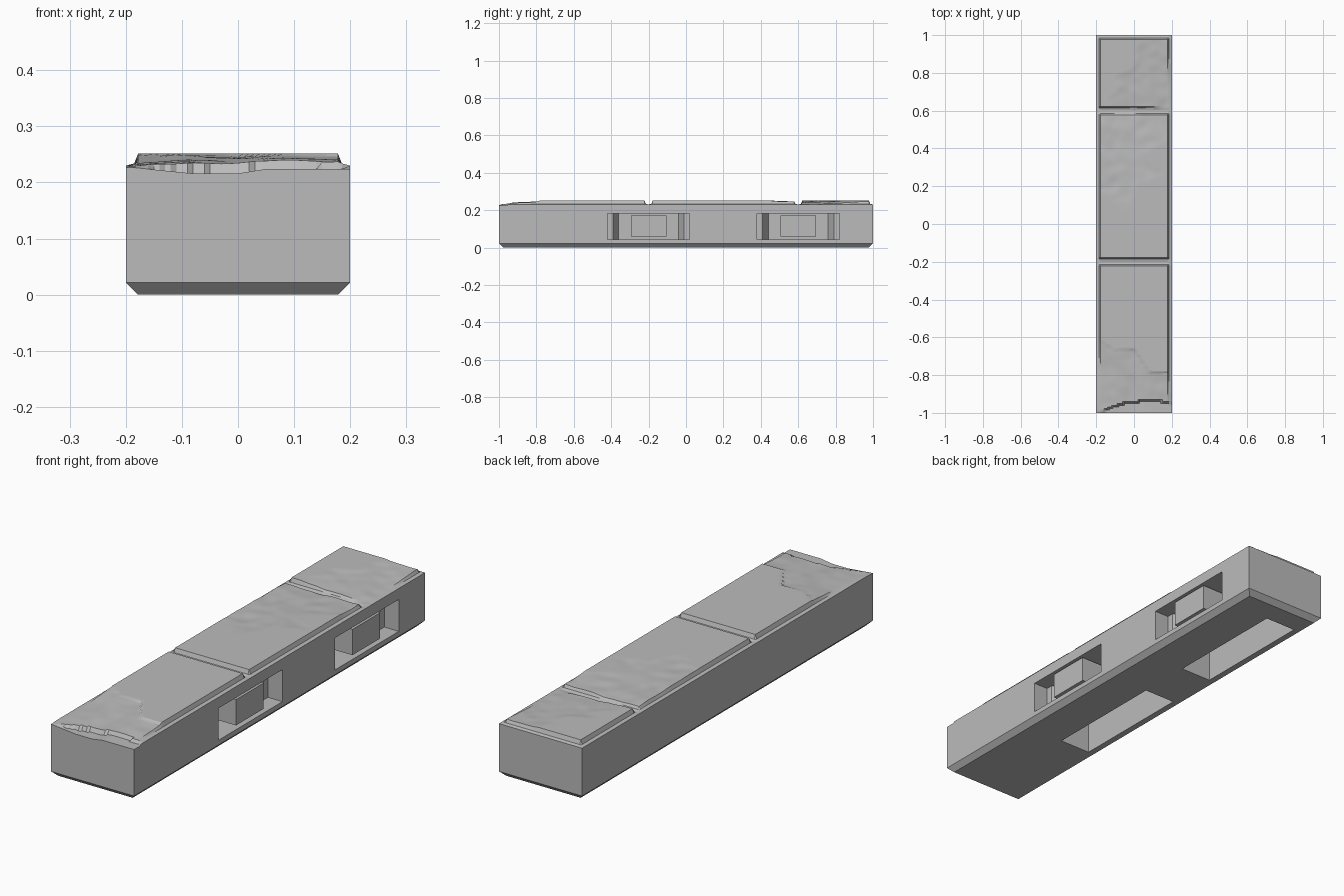
import bpy
import bmesh
import math
from mathutils import Vector, noise

old = bpy.data.objects.get("Cube")
if old:
    bpy.data.objects.remove(old, do_unlink=True)

STONE = (0.5, 0.5, 0.5, 1)
stone = bpy.data.materials.new("grey stone")
stone.use_nodes = True
stone.diffuse_color = STONE
stone.node_tree.nodes["Principled BSDF"].inputs["Base Color"].default_value = STONE

W, L = 0.2, 1.0
JOINTS = [-L, -0.2, 0.6, L]
POCKETS = (-0.2, 0.6)
RIM, TOP = 0.23, 0.252


def make_object(name, bm):
    bmesh.ops.recalc_face_normals(bm, faces=bm.faces)
    mesh = bpy.data.meshes.new(name)
    bm.to_mesh(mesh)
    bm.free()
    mesh.materials.append(stone)
    ob = bpy.data.objects.new(name, mesh)
    bpy.context.collection.objects.link(ob)
    return ob


def prism(name, outline, z0, z1):
    bm = bmesh.new()
    face = bm.faces.new([bm.verts.new((x, y, z0)) for x, y in outline])
    out = bmesh.ops.extrude_face_region(bm, geom=[face])
    for v in out["geom"]:
        if isinstance(v, bmesh.types.BMVert):
            v.co.z = z1
    return make_object(name, bm)


def rect(x0, x1, y0, y1):
    return [(x0, y0), (x1, y0), (x1, y1), (x0, y1)]


def ramp(t, pts):
    """Piecewise linear curve through the given points."""
    for (a, fa), (b, fb) in zip(pts, pts[1:]):
        if t <= b:
            return fa + (fb - fa) * max(0, t - a) / (b - a)
    return pts[-1][1]


def rough(x, y, scale):
    return noise.noise(Vector((x * scale, y * scale, 3.7)))


def height(x, y):
    # dressed slab: low rim, steep step, flat top
    edge = min([W - abs(x)] + [abs(y - j) for j in JOINTS])
    z = ramp(edge, [(0, RIM), (0.015, RIM + 0.004), (0.022, TOP)])
    bumps = 0.004 * rough(x, y, 7) + 0.002 * rough(x, y, 18)
    if y < JOINTS[1]:
        # broken front end with a lower chipped lip
        line = ramp(x, [(-0.2, -0.6), (-0.1, -0.67), (0, -0.66), (0.08, -0.78), (0.2, -0.79)])
        if y < line:
            z = min(z + 0.01 * (y < -0.97), 0.246 - 0.045 * (line - y) + bumps)
        lip = ramp(x, [(-0.2, -1), (-0.06, -0.95), (0.1, -0.93), (0.2, -0.95)])
        if y < lip:
            z = min(z, ramp(x, [(-0.2, 0.228), (-0.08, 0.216), (0, 0.216), (0.05, 0.224)]))
    elif y < JOINTS[2]:
        # middle slab wears down towards the back
        start = ramp(x, [(-0.2, 0.1), (0, 0.02), (0.05, 0.1), (0.2, 0.27)])
        z = min(z, TOP + 0.004 - 0.028 * (y - start) + 1.5 * bumps) if y > start else z
    else:
        # back slab is worn at its left front corner
        wear = max(0, x + 0.2) * 0.05 + (0.85 - y) * 0.03
        z = min(z, TOP + 0.008 - wear + 1.5 * bumps)
    return z


# Block: height-field top, straight sides, chamfered foot
INSETS = (0, 0.015, 0.022)
xs = sorted({s * (W - i) for i in INSETS for s in (-1, 1)} | {i / 100 for i in range(-17, 18)})
ys = {s * 0.0 + j + s * i for j in JOINTS for i in INSETS for s in (-1, 1)}
ys |= {i / 100 for i in range(-97, 98) if min(abs(i / 100 - j) for j in JOINTS) > 0.025}
ys = sorted({round(y, 4) for y in ys if abs(y) <= L})
bm = bmesh.new()
grid = [[bm.verts.new((x, y, height(x, y))) for x in xs] for y in ys]
for low, high in zip(grid, grid[1:]):
    for i in range(len(xs) - 1):
        bm.faces.new((low[i], low[i + 1], high[i + 1], high[i]))
loop = [e for e in bm.edges if e.is_boundary]
for z, inset in ((0.022, 0), (0, 0.022)):
    out = bmesh.ops.extrude_edge_only(bm, edges=loop)["geom"]
    loop = [g for g in out if isinstance(g, bmesh.types.BMEdge)]
    for v in (g for g in out if isinstance(g, bmesh.types.BMVert)):
        v.co.x *= (W - inset) / W
        v.co.y *= (L - inset) / L
        v.co.z = z
bmesh.ops.contextual_create(bm, geom=loop)
block = make_object("stone_block", bm)

# Side pockets with tapered backs, and slots in the underside
half = [(0.25, 0.22), (0.13, 0.22), (0.13, 0.19), (0.07, 0.16)]
cutters = []
for c in POCKETS:
    outline = [(x, c + y) for x, y in half] + [(x, c - y) for x, y in reversed(half)]
    cutters.append(prism("pocket_cutter", outline, 0.043, 0.182))
    cutters.append(prism("slot_cutter", rect(-0.15, 0, c - 0.28, c + 0.28), -0.1, 0.17))
bpy.context.view_layer.objects.active = block
for cutter in cutters:
    mod = block.modifiers.new("cut", "BOOLEAN")
    mod.object = cutter
    mod.solver = "EXACT"
    bpy.ops.object.modifier_apply(modifier=mod.name)
    bpy.data.objects.remove(cutter, do_unlink=True)

# Lifting bar standing in each side pocket
for name, c in zip(("front_lifting_bar", "back_lifting_bar"), POCKETS):
    prism(name, rect(0.06, 0.197, c - 0.095, c + 0.095), 0.059, 0.171)

for ob in bpy.context.selected_objects:
    ob.select_set(False)
block.select_set(True)
bpy.ops.object.shade_smooth_by_angle(angle=math.radians(25))
